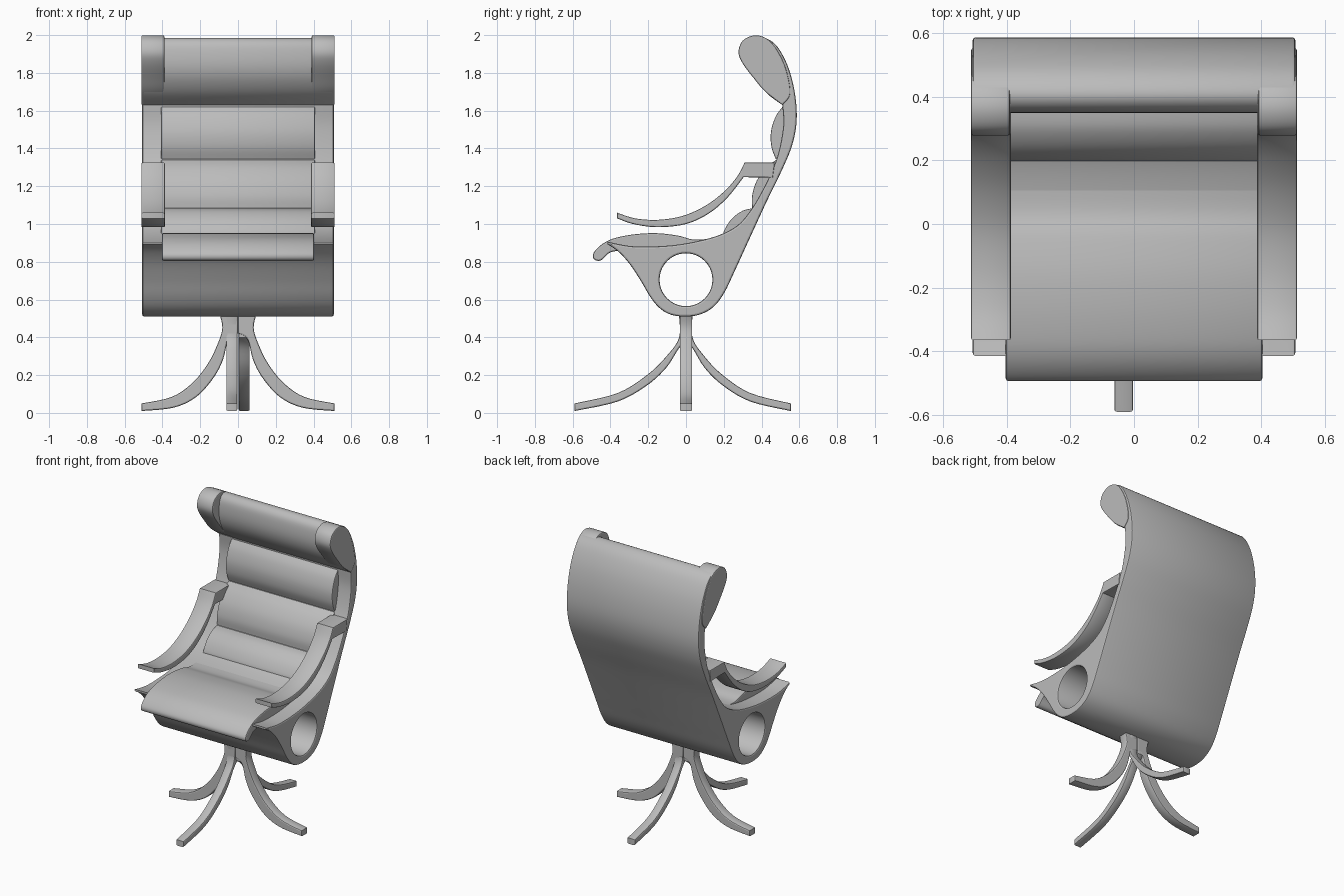
import bpy, math
from mathutils import Matrix

cube = bpy.data.objects.get("Cube")
if cube:
    bpy.data.objects.remove(cube, do_unlink=True)

grey = bpy.data.materials.new("soft grey")
grey.use_nodes = True
GREY = (0.5, 0.5, 0.5, 1)
grey.diffuse_color = GREY
grey.node_tree.nodes["Principled BSDF"].inputs["Base Color"].default_value = GREY


def smooth(pts, steps=5):
    """Catmull-Rom through an open run of points; runs of two stay straight."""
    if len(pts) < 3:
        return list(pts)
    p = [pts[0]] + list(pts) + [pts[-1]]
    out = []
    for a, b, c, d in zip(p, p[1:], p[2:], p[3:]):
        for i in range(steps):
            t = i / steps
            out.append(tuple(0.5 * (2 * b[k] + (c[k] - a[k]) * t
                       + (2 * a[k] - 5 * b[k] + 4 * c[k] - d[k]) * t * t
                       + (3 * b[k] - a[k] - 3 * c[k] + d[k]) * t ** 3) for k in (0, 1)))
    return out + [pts[-1]]


def slab(name, runs, x0, x1, bevel=0.008, hole=None, turn=0):
    """Side profile (y, z) made of smooth runs, extruded from x0 to x1."""
    outline = []
    for run in runs:
        for p in smooth(run):
            if not outline or math.dist(p, outline[-1]) > 1e-4:
                outline.append(p)
    if math.dist(outline[0], outline[-1]) < 1e-4:
        outline.pop()
    cu = bpy.data.curves.new(name, 'CURVE')
    cu.dimensions, cu.fill_mode = '2D', 'BOTH'
    cu.extrude = (x1 - x0) / 2 - bevel
    cu.bevel_depth, cu.bevel_resolution, cu.offset = bevel, 1, -bevel
    for loop in [outline] + ([hole] if hole else []):
        sp = cu.splines.new('POLY')
        sp.points.add(len(loop) - 1)
        for pt, (u, v) in zip(sp.points, loop):
            pt.co = (u, v, 0, 1)
        sp.use_cyclic_u = True
    tmp = bpy.data.objects.new(name + " outline", cu)
    bpy.context.collection.objects.link(tmp)
    dg = bpy.context.evaluated_depsgraph_get()
    me = bpy.data.meshes.new_from_object(tmp.evaluated_get(dg))
    bpy.data.objects.remove(tmp, do_unlink=True)
    bpy.data.curves.remove(cu)
    to_side = Matrix(((0, 0, 1, (x0 + x1) / 2), (1, 0, 0, 0), (0, 1, 0, 0), (0, 0, 0, 1)))
    me.transform(Matrix.Rotation(math.radians(turn), 4, 'Z') @ to_side)
    me.materials.clear()
    me.materials.append(grey)
    me.name = name
    ob = bpy.data.objects.new(name, me)
    bpy.context.collection.objects.link(ob)
    bpy.ops.object.select_all(action='DESELECT')
    ob.select_set(True)
    bpy.context.view_layer.objects.active = ob
    bpy.ops.object.shade_smooth_by_angle(angle=math.radians(35))
    return ob


# Shell: one-piece seat and back with a round tunnel through the base
tunnel = [(0.14 * math.cos(a), 0.705 + 0.14 * math.sin(a))
          for a in (math.tau * i / 40 for i in range(40))]
back = [(-0.415, 0.893), (-0.36, 0.855), (-0.3, 0.79), (-0.24, 0.70), (-0.19, 0.615),
        (-0.14, 0.555), (-0.08, 0.52), (0, 0.51), (0.08, 0.523), (0.15, 0.565),
        (0.205, 0.64), (0.26, 0.755), (0.34, 0.93), (0.43, 1.125), (0.508, 1.285),
        (0.563, 1.42), (0.586, 1.55), (0.577, 1.69), (0.545, 1.82), (0.497, 1.92),
        (0.45, 1.97), (0.4, 1.984), (0.362, 1.955), (0.35, 1.89), (0.355, 1.82),
        (0.38, 1.755), (0.43, 1.69), (0.51, 1.63)]
inside = [(0.51, 1.63), (0.515, 1.52), (0.49, 1.38), (0.45, 1.27), (0.395, 1.16),
          (0.34, 1.07), (0.275, 0.995), (0.18, 0.943), (0.05, 0.907), (-0.1, 0.885),
          (-0.28, 0.882), (-0.415, 0.906)]
slab("shell", [back, inside], -0.507, 0.507, 0.01, tunnel)

# Headrest wings at both sides
wing = [[(0.51, 1.63), (0.552, 1.69), (0.53, 1.82), (0.48, 1.925), (0.425, 1.983), (0.36, 1.998),
         (0.3, 1.97), (0.278, 1.91), (0.3, 1.85), (0.36, 1.77), (0.42, 1.70), (0.51, 1.63)]]

# Armrests: curved blades hanging from the back
arm = [[(0.47, 1.325), (0.31, 1.325)],
       [(0.31, 1.325), (0.27, 1.25), (0.2, 1.17), (0.1, 1.095), (-0.02, 1.042),
        (-0.15, 1.022), (-0.27, 1.03), (-0.365, 1.06)],
       [(-0.365, 1.03), (-0.28, 1.0), (-0.15, 0.983), (0, 1.0), (0.12, 1.055),
        (0.22, 1.14), (0.305, 1.248)],
       [(0.305, 1.248), (0.46, 1.245)]]
for side, s in (("left", 1), ("right", -1)):
    for part, runs, inner in (("headrest_wing", wing, 0.39), ("armrest", arm, 0.387)):
        x0, x1 = sorted((s * inner, s * 0.512))
        slab(f"{side}_{part}", runs, x0, x1, 0.007)

# Seat cushion, rolled over the front edge
slab("seat_cushion", [[(0.2, 0.93), (0.05, 0.917), (-0.04, 0.938), (-0.15, 0.951),
                       (-0.26, 0.947), (-0.36, 0.93), (-0.42, 0.908), (-0.465, 0.876),
                       (-0.492, 0.84), (-0.485, 0.812), (-0.45, 0.808), (-0.4, 0.85),
                       (-0.33, 0.86)],
                      [(-0.2, 0.87), (0.1, 0.88)]], -0.403, 0.403)

# Three back cushions
for name, runs in (
        ("upper", [[(0.515, 1.625), (0.475, 1.57), (0.45, 1.49), (0.452, 1.41), (0.475, 1.345)],
                   [(0.51, 1.36), (0.54, 1.5)]]),
        ("middle", [[(0.485, 1.345), (0.425, 1.30), (0.375, 1.23), (0.35, 1.15), (0.35, 1.085)],
                    [(0.38, 1.1), (0.47, 1.28)]]),
        ("lower", [[(0.365, 1.085), (0.30, 1.07), (0.24, 1.025), (0.2, 0.96), (0.2, 0.925)],
                   [(0.3, 0.96), (0.37, 1.06)]])):
    slab(name + "_back_cushion", runs, -0.408, 0.408, 0.006)

# Four-legged base: sweeping legs that meet in a short stem
side_leg = [[(0, 0.53), (0.1, 0.53)],
            [(0.1, 0.53), (0.083, 0.45), (0.11, 0.36), (0.16, 0.26), (0.24, 0.16),
             (0.35, 0.085), (0.51, 0.05)],
            [(0.51, 0.01), (0.34, 0.028), (0.22, 0.085), (0.13, 0.185), (0.08, 0.28),
             (0.05, 0.39), (0, 0.42)]]
long_leg = [[(-0.03, 0.53), (0.037, 0.53)],
            [(0.037, 0.53), (0.035, 0.4), (0.1, 0.3), (0.2, 0.2), (0.35, 0.105), (0.57, 0.05)],
            [(0.57, 0.01), (0.35, 0.06), (0.2, 0.145), (0.1, 0.24), (0.03, 0.35), (-0.03, 0.4)]]
slab("left_leg", side_leg, -0.033, 0.033, 0.008, turn=-90)
slab("right_leg", side_leg, -0.033, 0.033, 0.008, turn=90)
for name, turn, reach in (("front_leg", 180, 0.59), ("back_leg", 0, 0.555)):
    runs = [[(u * reach / 0.57, v) for u, v in run] for run in long_leg]
    slab(name, runs, 0.003, 0.062, 0.008, turn=turn)
